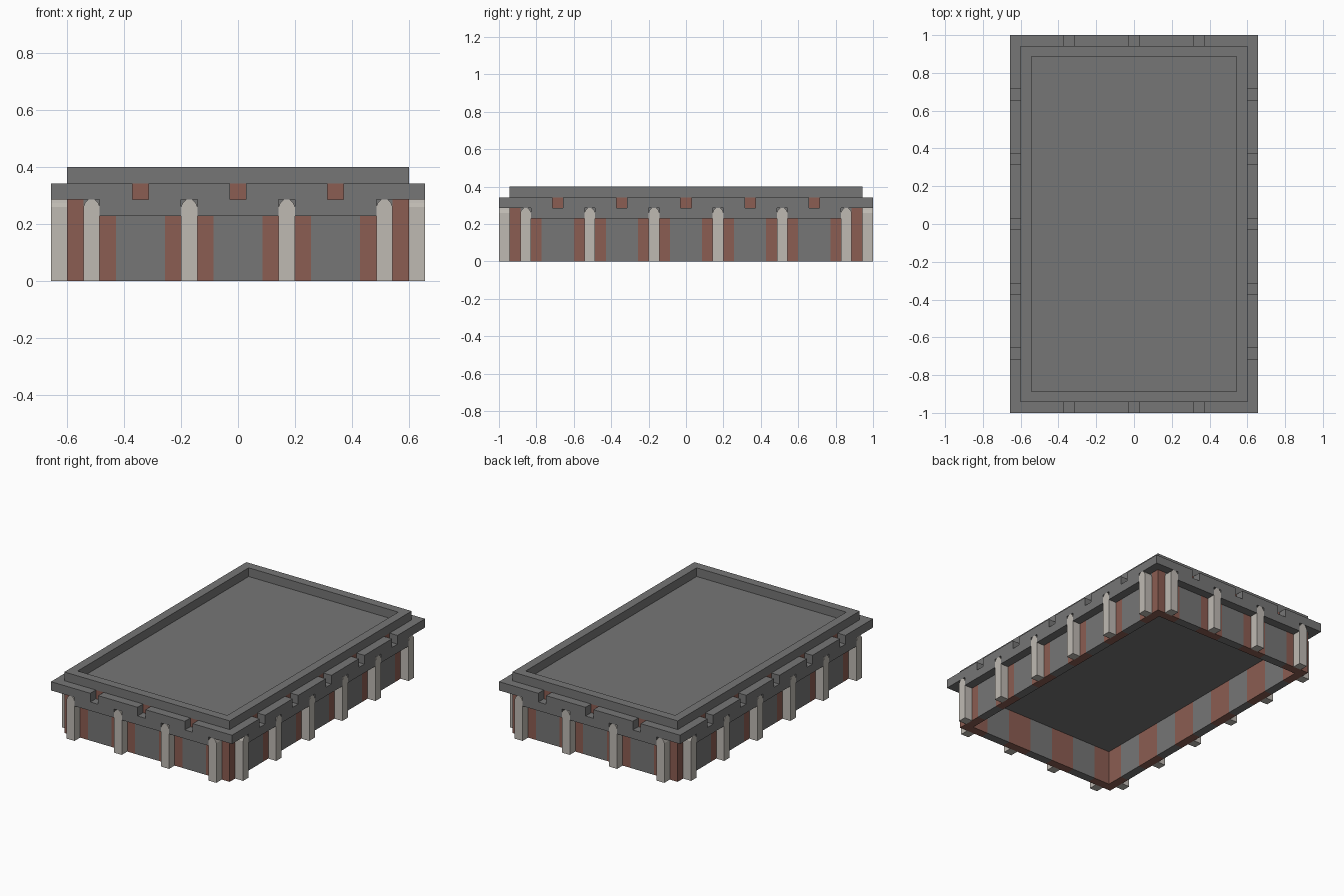
import bpy, bmesh
from mathutils import Vector

cube = bpy.data.objects.get("Cube")
if cube:
    bpy.data.objects.remove(cube, do_unlink=True)

U = 2 / 35            # one building block
HX, HY = 10.5, 16.5   # half size of the wall outline, in blocks
PILLARS_X, PILLARS_Y = (-9, -3, 3, 9), (-15, -9, -3, 3, 9, 15)
NOTCHES_X, NOTCHES_Y = (-6, 0, 6), (-12, -6, 0, 6, 12)


def material(name, rgb):
    m = bpy.data.materials.new(name)
    m.use_nodes = True
    m.diffuse_color = (*rgb, 1)
    m.node_tree.nodes["Principled BSDF"].inputs["Base Color"].default_value = (*rgb, 1)
    return m


GREY = material("grey stone", (0.18, 0.18, 0.18))
RED = material("red brick", (0.26, 0.11, 0.085))
PALE = material("pale stone", (0.52, 0.49, 0.45))


def finish(bm, name, *mats):
    bmesh.ops.remove_doubles(bm, verts=bm.verts, dist=0.0001)
    bmesh.ops.recalc_face_normals(bm, faces=bm.faces)
    bmesh.ops.scale(bm, vec=(U, U, U), verts=bm.verts)
    mesh = bpy.data.meshes.new(name)
    bm.to_mesh(mesh)
    bm.free()
    for m in mats:
        mesh.materials.append(m)
    obj = bpy.data.objects.new(name, mesh)
    bpy.context.collection.objects.link(obj)
    return obj


def quad(bm, pts, index=0):
    bm.faces.new([bm.verts.new(p) for p in pts]).material_index = index


def box(bm, lo, hi):
    lo, hi = Vector(lo), Vector(hi)
    verts = bmesh.ops.create_cube(bm, size=1)["verts"]
    for v in verts:
        v.co = (lo + hi) / 2 + v.co * (hi - lo)


def outline(centres_x, centres_y, half):
    """Corner and colour-change points around the wall, anticlockwise."""
    def cuts(centres, h):
        ends = [c + s * half for c in centres for s in (-1, 1)]
        return sorted({-h, h, *[e for e in ends if abs(e) < h]})
    xs, ys = cuts(centres_x, HX), cuts(centres_y, HY)
    return ([(x, -HY) for x in xs[:-1]] + [(HX, y) for y in ys[:-1]]
            + [(x, HY) for x in xs[:0:-1]] + [(-HX, y) for y in ys[:0:-1]])


def ring(name, z0, z1, centres_x, centres_y, half):
    """Hollow wall course, red within half of each centre."""
    bm = bmesh.new()
    pts = outline(centres_x, centres_y, half)
    for a, b in zip(pts, pts[1:] + pts[:1]):
        mid = [(p + q) / 2 for p, q in zip(a, b)]
        on_front = abs(mid[1]) == HY
        place, centres = (mid[0], centres_x) if on_front else (mid[1], centres_y)
        red = int(any(abs(place - c) < half for c in centres))
        c, d = [(max(1 - HX, min(HX - 1, x)), max(1 - HY, min(HY - 1, y))) for x, y in (a, b)]
        quad(bm, [(*a, z0), (*b, z0), (*b, z1), (*a, z1)], red)
        quad(bm, [(*d, z0), (*c, z0), (*c, z1), (*d, z1)], red)
        for z in (z0, z1):
            quad(bm, [(*a, z), (*b, z), (*d, z), (*c, z)], red)
    return finish(bm, name, GREY, RED)


# Wall courses, from the ground to the parapet
ring("striped_wall", 0, 4, PILLARS_X, PILLARS_Y, 1.5)
ring("lintel_course", 4, 5, (-HX, HX), (-HY, HY), 1)
ring("upper_course", 5, 6, NOTCHES_X, NOTCHES_Y, 0.5)
ring("parapet", 6, 7, (), (), 0)

# Roof slab inside the walls
bm = bmesh.new()
box(bm, (1 - HX, 1 - HY, 4), (HX - 1, HY - 1, 6))
finish(bm, "roof_slab", GREY)


def spans(lo, hi, gaps):
    """Lengths left between one-block gaps."""
    edges = [lo] + [g + s for g in gaps for s in (-0.5, 0.5)] + [hi]
    return [p for p in zip(edges[::2], edges[1::2]) if p[1] - p[0] > 0.01]


# Projecting ledge with notches, and the drop band between the pillars
def trim(name, z, reach_x, reach_y, gaps_x, gaps_y):
    bm = bmesh.new()
    for s in (-1, 1):
        ya, yb = sorted((s * HY, s * (HY + 1)))
        xa, xb = sorted((s * HX, s * (HX + 1)))
        for a, b in spans(-reach_x, reach_x, gaps_x):
            box(bm, (a, ya, z), (b, yb, z + 1))
        for a, b in spans(-reach_y, reach_y, gaps_y):
            box(bm, (xa, a, z), (xb, b, z + 1))
    finish(bm, name, GREY)


trim("notched_ledge", 5, HX + 1, HY, NOTCHES_X, NOTCHES_Y)
trim("drop_band", 4, 8.5, 14.5, PILLARS_X[1:-1], PILLARS_Y[1:-1])

# Round-topped pillars on all four sides
HALF = [(0.5, 0), (0.5, 4.55), (0.4, 4.8), (0.2, 5)]
PROFILE = HALF + [(-w, z) for w, z in reversed(HALF)]


def pillar(name, place):
    bm = bmesh.new()
    rings = [[bm.verts.new(place(w, d, z)) for w, z in PROFILE] for d in (0, 1)]
    for r in rings:
        bm.faces.new(r)
    for i in range(len(PROFILE)):
        bm.faces.new((rings[0][i - 1], rings[0][i], rings[1][i], rings[1][i - 1]))
    finish(bm, name, PALE)


for s, face in ((-1, "front"), (1, "back")):
    for i, c in enumerate(PILLARS_X):
        pillar(f"{face}_pillar_{i + 1}", lambda w, d, z: (c + w, s * (HY + d), z))
for s, face in ((-1, "right"), (1, "left")):
    for i, c in enumerate(PILLARS_Y):
        pillar(f"{face}_pillar_{i + 1}", lambda w, d, z: (s * (HX + d), c + w, z))
